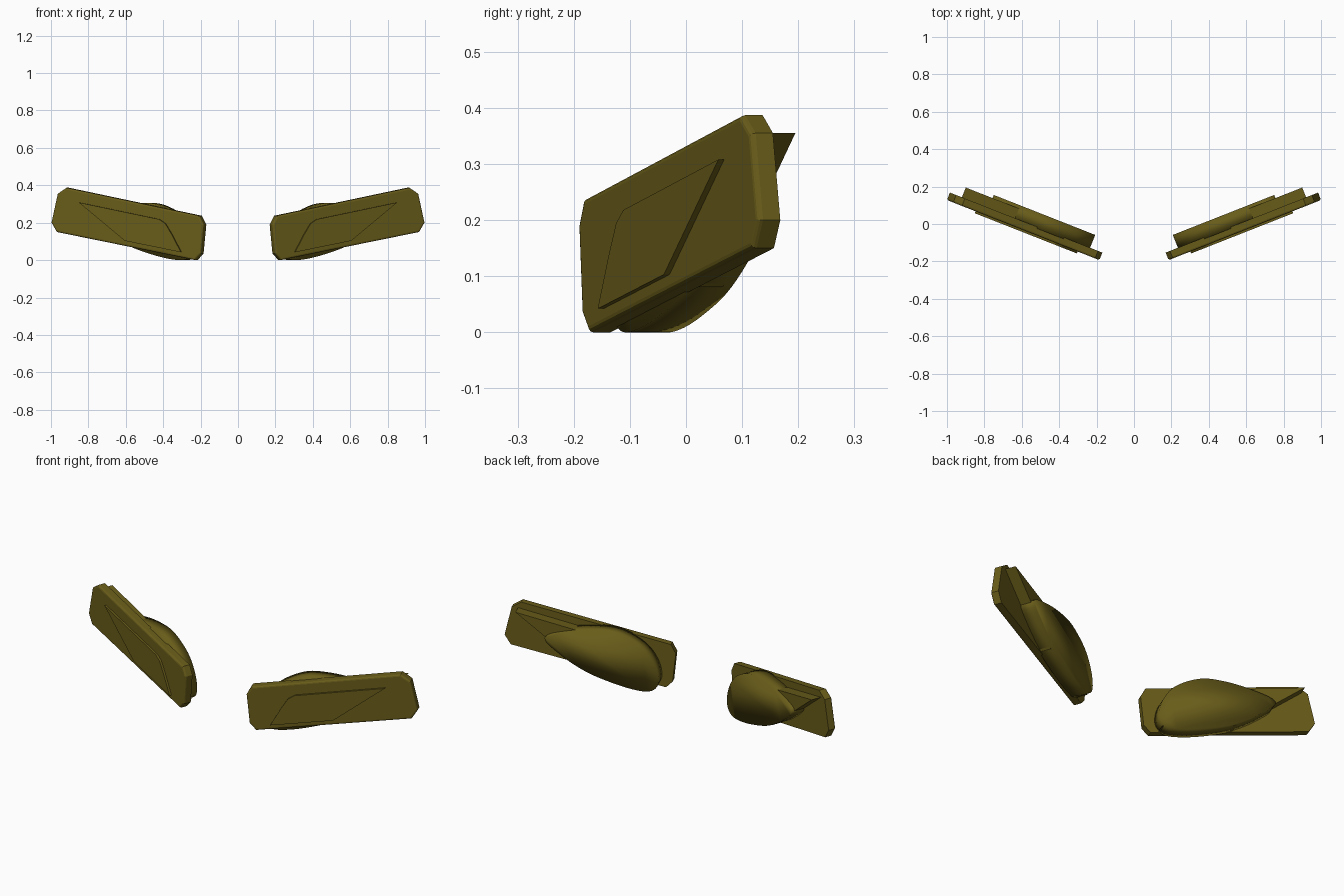
import bpy, bmesh, math
from mathutils import Vector

if "Cube" in bpy.data.objects:
    bpy.data.objects.remove(bpy.data.objects["Cube"])

ANGLE = math.radians(21.5)
ORIGIN = Vector((0.185, -0.193, 0))
U = Vector((math.cos(ANGLE), math.sin(ANGLE), 0))    # along the lamp
V = Vector((-math.sin(ANGLE), math.cos(ANGLE), 0))   # towards the back

paint = bpy.data.materials.new("olive_paint")
paint.diffuse_color = (0.14, 0.108, 0.01, 1)
paint.use_nodes = True
paint.node_tree.nodes["Principled BSDF"].inputs["Base Color"].default_value = paint.diffuse_color


def smooth_loop(pts, steps=5):
    """Closed Catmull-Rom curve through the points."""
    out, n = [], len(pts)
    for i in range(n):
        a, b, c, d = (Vector(pts[(i + k) % n]) for k in (-1, 0, 1, 2))
        for s in range(steps):
            t = s / steps
            out.append(0.5 * (2 * b + (c - a) * t + (2 * a - 5 * b + 4 * c - d) * t ** 2
                              + (3 * b - a - 3 * c + d) * t ** 3))
    return out


def slab(name, outline, front, back, bevel=0.0, smooth=False):
    """Extrude a (u, z) outline between two depths and mirror it to the other side."""
    bm = bmesh.new()
    rings = [[bm.verts.new(ORIGIN + U * p[0] + V * v + Vector((0, 0, p[1]))) for p in outline]
             for v in (front, back)]
    n = len(outline)
    face = bm.faces.new(rings[0])
    bm.faces.new(rings[1][::-1])
    for i in range(n):
        j = (i + 1) % n
        bm.faces.new((rings[0][i], rings[1][i], rings[1][j], rings[0][j]))
    if bevel:
        bmesh.ops.bevel(bm, geom=list(face.edges), offset=bevel, segments=3,
                        profile=0.5, affect='EDGES')
    bmesh.ops.recalc_face_normals(bm, faces=bm.faces)
    me = bpy.data.meshes.new(name)
    bm.to_mesh(me)
    bm.free()
    me.materials.append(paint)
    ob = bpy.data.objects.new(name, me)
    bpy.context.collection.objects.link(ob)
    for f in me.polygons:
        f.use_smooth = smooth
    mod = ob.modifiers.new("both_sides", 'MIRROR')
    mod.use_mirror_merge = False
    return ob


# Front cover plate with clipped corners
plate = [(0, 0.19), (0.025, 0.237), (0.79, 0.387), (0.84, 0.355), (0.876, 0.2),
         (0.845, 0.15), (0.05, 0.0), (0.016, 0.035)]
slab("cover_plate", plate, 0, 0.043, bevel=0.01)

# Raised slanted lens on the front
lens = [(0.125, 0.042), (0.18, 0.14), (0.215, 0.195), (0.25, 0.218),
        (0.712, 0.308), (0.447, 0.103)]
slab("lens", lens, -0.011, 0.01)

# Larger slanted block behind the plate
block = [(0.09, 0.012), (0.2, 0.228), (0.807, 0.355), (0.456, 0.081)]
slab("rear_block", block, 0.035, 0.099)

# Rounded teardrop housing at the back
housing = [(0.653, 0.24), (0.52, 0.287), (0.38, 0.305), (0.27, 0.295), (0.15, 0.232),
           (0.085, 0.14), (0.072, 0.05), (0.115, 0.004), (0.2, 0.005), (0.32, 0.033),
           (0.45, 0.08), (0.58, 0.16)]
slab("rear_housing", smooth_loop(housing), 0.035, 0.117, smooth=True)
